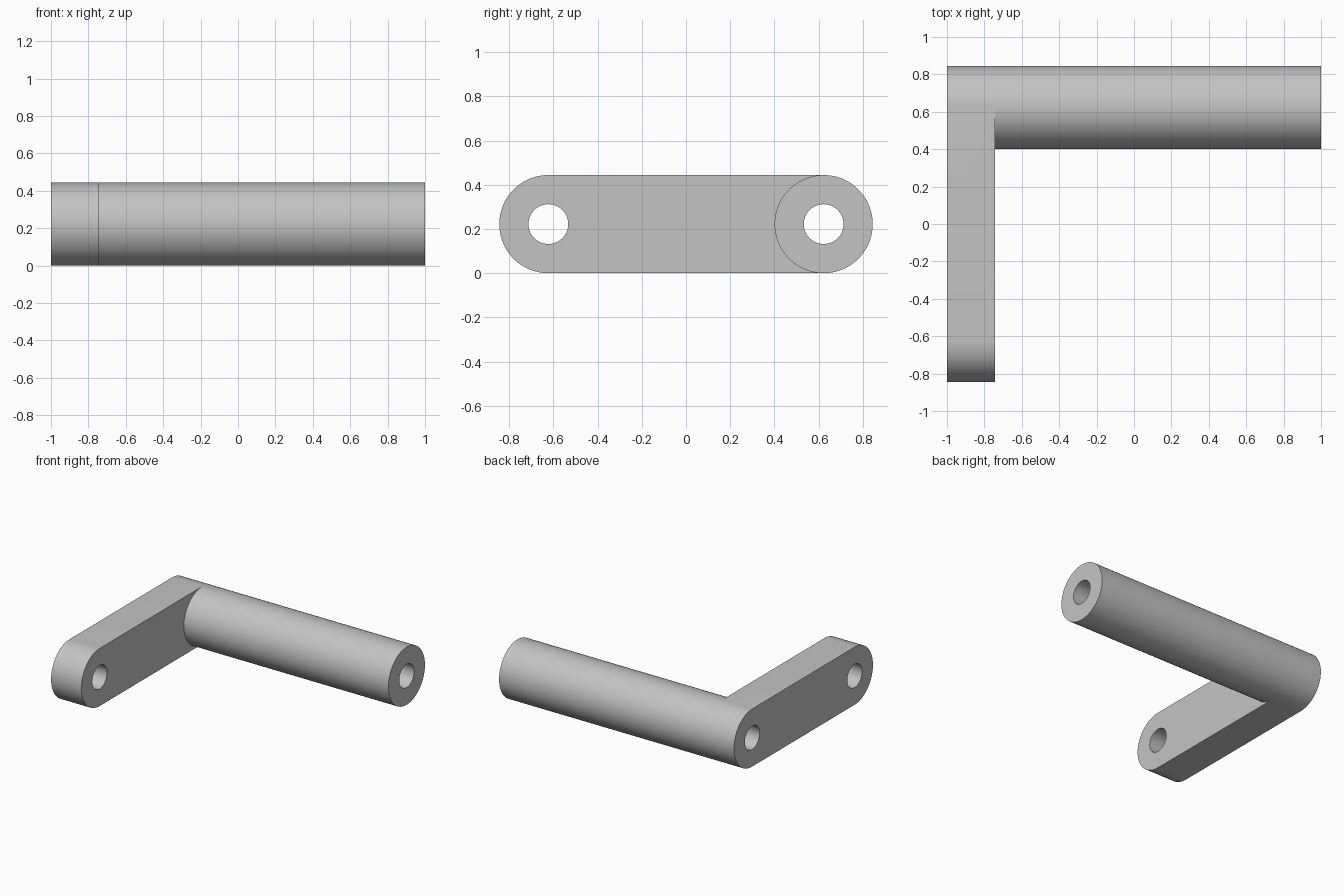
import bpy, bmesh
from math import sin, cos, pi, radians
from mathutils import Vector

if "Cube" in bpy.data.objects:
    bpy.data.objects.remove(bpy.data.objects["Cube"], do_unlink=True)

R, BORE = 0.222, 0.09          # outer and bore radius
REAR, FRONT = 0.623, -0.623    # pivot positions along y
OUT, IN, END = -1.0, -0.742, 1.0   # arm outer face, arm inner face, tube end
HALF = 48                      # segments per half circle

bm = bmesh.new()


def arc(x, y, r, start, count):
    """Vertices from a start angle, stepping round the x axis."""
    return [bm.verts.new((x, y + r * cos(start + pi * i / HALF),
                          R + r * sin(start + pi * i / HALF)))
            for i in range(count)]


def circle(x, y, r):
    return arc(x, y, r, -pi / 2, 2 * HALF)


def skin(a, b, closed=True):
    """Quads between two matching loops."""
    n = len(a)
    for i in range(n if closed else n - 1):
        j = (i + 1) % n
        bm.faces.new((a[i], a[j], b[j], b[i]))


def cap(*loops):
    """Flat face bounded by the first loop, holed by the others."""
    edges = []
    for loop in loops:
        for a, b in zip(loop, loop[1:] + loop[:1]):
            edges.append(bm.edges.get((a, b)) or bm.edges.new((a, b)))
    bmesh.ops.triangle_fill(bm, edges=edges, use_beauty=True,
                            normal=Vector((1, 0, 0)))


# Arm outlines: rear half circle and front half circle
rear_out = arc(OUT, REAR, R, -pi / 2, HALF + 1)
front_out = arc(OUT, FRONT, R, pi / 2, HALF + 1)
front_in = arc(IN, FRONT, R, pi / 2, HALF + 1)
tube_in = circle(IN, REAR, R)
tube_end = circle(END, REAR, R)
rear_in = tube_in[:HALF + 1]
joint = tube_in[HALF:] + tube_in[:1]

# Bores
long_bore = [circle(x, REAR, BORE) for x in (OUT, END)]
arm_bore = [circle(x, FRONT, BORE) for x in (OUT, IN)]
skin(*long_bore)
skin(*arm_bore)

# Arm rim and faces
skin(rear_out + front_out, rear_in + front_in)
cap(rear_out + front_out, long_bore[0], arm_bore[0])
cap(front_in + joint[::-1], arm_bore[1])

# Tube wall and end ring
skin(tube_in, tube_end)
cap(tube_end, long_bore[1])

bmesh.ops.recalc_face_normals(bm, faces=bm.faces)
mesh = bpy.data.meshes.new("crank_arm_with_tube")
bm.to_mesh(mesh)
bm.free()
crank = bpy.data.objects.new("crank_arm_with_tube", mesh)
bpy.context.collection.objects.link(crank)

# Plain grey
grey = bpy.data.materials.new("light_grey")
grey.use_nodes = True
colour = (0.55, 0.55, 0.55, 1)
grey.diffuse_color = colour
grey.node_tree.nodes["Principled BSDF"].inputs["Base Color"].default_value = colour
mesh.materials.append(grey)

bpy.context.view_layer.objects.active = crank
crank.select_set(True)
bpy.ops.object.shade_smooth_by_angle(angle=radians(30))
